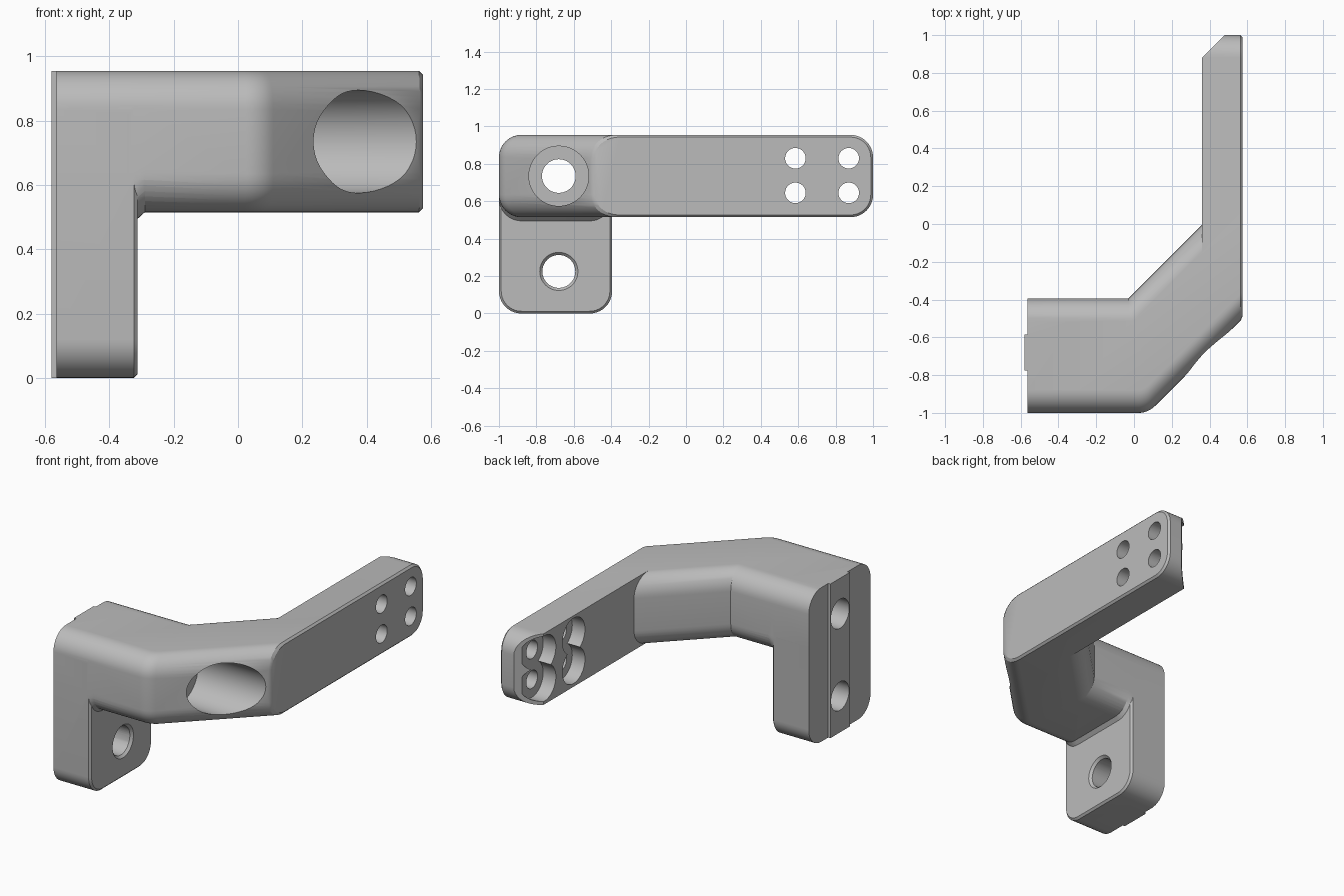
import bpy, bmesh, math
from mathutils import Matrix, Vector

if "Cube" in bpy.data.objects:
    bpy.data.objects.remove(bpy.data.objects["Cube"], do_unlink=True)

grey = bpy.data.materials.new("plain grey")
grey.use_nodes = True
colour = (0.5, 0.5, 0.5, 1)
grey.diffuse_color = colour
grey.node_tree.nodes["Principled BSDF"].inputs["Base Color"].default_value = colour

LOW, TOP, R = 0.515, 0.955, 0.12
BACK, OUTER = -0.565, 0.575


def finish(bm, name):
    bmesh.ops.remove_doubles(bm, verts=bm.verts, dist=1e-5)
    bmesh.ops.recalc_face_normals(bm, faces=bm.faces)
    mesh = bpy.data.meshes.new(name)
    bm.to_mesh(mesh)
    bm.free()
    mesh.materials.append(grey)
    ob = bpy.data.objects.new(name, mesh)
    bpy.context.collection.objects.link(ob)
    return ob


def rounded(u0, u1, v0, v1, radii, seg=10):
    """Rounded rectangle; radii run from the far top corner anticlockwise."""
    pts = []
    corners = ((u1, v1, -1, -1), (u0, v1, 1, -1), (u0, v0, 1, 1), (u1, v0, -1, 1))
    for k, (u, v, su, sv) in enumerate(corners):
        r = radii[k]
        for i in range(seg + 1 if r else 1):
            a = math.pi / 2 * (k + i / seg)
            pts.append((u + su * r + r * math.cos(a), v + sv * r + r * math.sin(a))
                       if r else (u, v))
    return pts


def loft(rings):
    bm = bmesh.new()
    loops = [[bm.verts.new(p) for p in ring] for ring in rings]
    for a, b in zip(loops, loops[1:]):
        for i in range(len(a)):
            j = (i + 1) % len(a)
            bm.faces.new((a[i], a[j], b[j], b[i]))
    bm.faces.new(loops[0])
    bm.faces.new(loops[-1])
    return bm


def chamfer_rim(bm, x, size=0.012):
    bmesh.ops.recalc_face_normals(bm, faces=bm.faces)
    rim = [e for e in bm.edges if all(abs(v.co.x - x) < 1e-4 for v in e.verts)]
    bmesh.ops.bevel(bm, geom=rim, offset=size, segments=1, affect='EDGES')


def slab(name, outline, x0, x1, chamfer=True):
    bm = loft([[(x, y, z) for y, z in outline] for x in (x0, x1)])
    if chamfer:
        chamfer_rim(bm, x1)
    return finish(bm, name)


def section(front, back, low=LOW):
    """Rounded cross-section standing between two plan points."""
    f, b = Vector(front), Vector(back)
    width = (b - f).length
    d = (b - f) / width
    return [(f.x + d.x * u, f.y + d.y * u, z)
            for u, z in rounded(0, width, low, TOP, [R] * 4)]


def rod(name, x0, x1, y, z, r0, r1=None):
    bm = bmesh.new()
    m = Matrix.Translation(((x0 + x1) / 2, y, z)) @ Matrix.Rotation(math.pi / 2, 4, 'Y')
    bmesh.ops.create_cone(bm, cap_ends=True, segments=48, radius1=r0,
                          radius2=r0 if r1 is None else r1, depth=x1 - x0, matrix=m)
    return finish(bm, name)


def combine(target, other, operation):
    mod = target.modifiers.new(operation, 'BOOLEAN')
    mod.operation, mod.solver, mod.object = operation, 'EXACT', other
    bpy.context.view_layer.objects.active = target
    bpy.ops.object.modifier_apply(modifier=mod.name)
    bpy.data.objects.remove(other, do_unlink=True)


# Bent body: straight run, rounded elbow, diagonal run trimmed flat at the side
SIDE = -0.395
rings = [section((BACK, -1), (BACK, SIDE))]
for i in range(7):
    a = math.radians(45 * i / 6)
    front = (0.025 + R * math.sin(a), -1 + R * (1 - math.cos(a)))
    rings.append(section(front, (-0.03, SIDE)))
rings.append(section((0.72, -0.355), (0.6, 0.235)))
bm = loft(rings)
cut = bmesh.ops.bisect_plane(bm, geom=bm.verts[:] + bm.edges[:] + bm.faces[:],
                             plane_co=(OUTER, 0, 0), plane_no=(1, 0, 0), clear_outer=True)
bmesh.ops.holes_fill(bm, edges=[e for e in bm.edges if e.is_boundary])
chamfer_rim(bm, OUTER)
bracket = finish(bm, "bracket")

# Long arm, clamp plate, collar under the body and raised locating rib
arm = slab("arm", rounded(-0.3, 1, LOW, TOP, (R, 0, 0, R)), 0.36, OUTER)
plate = slab("clamp_plate", rounded(-1, SIDE, 0, TOP, [R] * 4), BACK, -0.312)
collar = finish(loft([section((-0.34, -1), (-0.34, SIDE), 0.495),
                      section((-0.312, -1), (-0.312, SIDE), 0.495),
                      section((-0.29, -1), (-0.29, SIDE))]), "collar")
rib = slab("rib", rounded(-0.775, -0.585, 0, TOP, [0] * 4), -0.58, -0.5, False)
for part in (plate, collar, arm, rib):
    combine(bracket, part, 'UNION')

# Slanted tip of the arm
tip = [(0.33, 0.85), (0.33, 1.1), (0.58, 1.1)]
cutters = [finish(loft([[(x, y, z) for x, y in tip] for z in (0.4, 1.1)]), "tip_cutter")]

# Clamp bolt holes, with a deep recess in the body
HOLE_Y = -0.68
cutters += [rod("upper_hole", -0.7, 0.2, HOLE_Y, 0.735, 0.09),
            rod("upper_recess", 0.09, 0.9, HOLE_Y, 0.735, 0.16),
            rod("lower_hole", -0.7, -0.2, HOLE_Y, 0.225, 0.088),
            rod("lower_countersink", -0.327, -0.297, HOLE_Y, 0.225, 0.088, 0.116)]

# Four recessed screw holes in the arm
for y in (0.585, 0.87):
    for z in (0.645, 0.83):
        cutters += [rod("screw_hole", 0.2, 0.7, y, z, 0.055),
                    rod("screw_recess", 0.2, 0.447, y, z, 0.11)]
for cutter in cutters:
    combine(bracket, cutter, 'DIFFERENCE')

# Smooth rounded surfaces, keep edges crisp
bpy.ops.object.select_all(action='DESELECT')
bracket.select_set(True)
bpy.context.view_layer.objects.active = bracket
bpy.ops.object.shade_smooth_by_angle(angle=math.radians(25))
